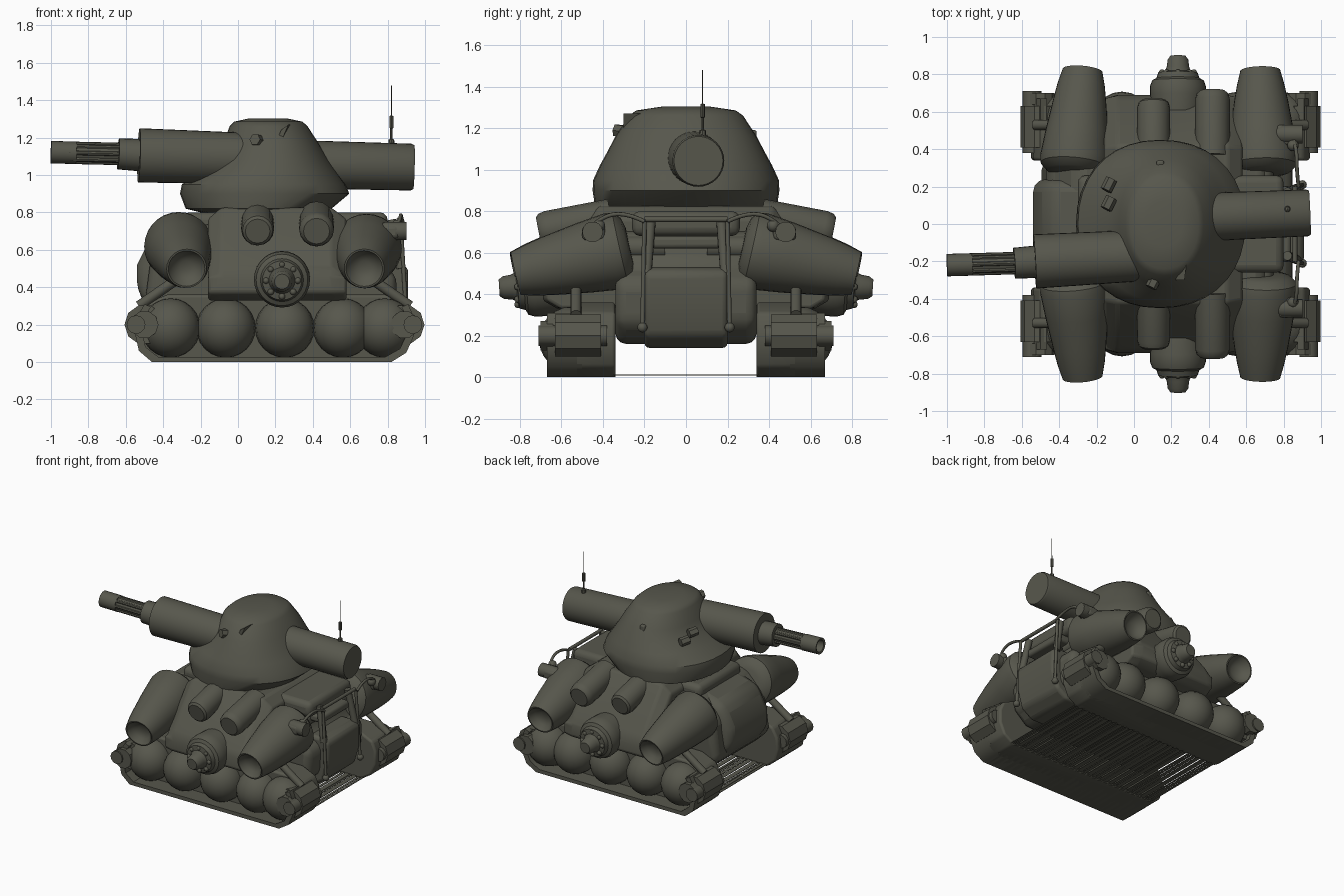
import bpy, bmesh, math, random
from mathutils import Vector

if "Cube" in bpy.data.objects:
    bpy.data.objects.remove(bpy.data.objects["Cube"])
random.seed(4)

olive = bpy.data.materials.new("dark_olive")
olive.use_nodes = True
COLOR = (0.095, 0.095, 0.073, 1)
olive.diffuse_color = COLOR
olive.node_tree.nodes["Principled BSDF"].inputs["Base Color"].default_value = COLOR


def finish(name, bm, bevel=0, angle=35):
    bmesh.ops.recalc_face_normals(bm, faces=bm.faces)
    me = bpy.data.meshes.new(name)
    bm.to_mesh(me)
    bm.free()
    me.materials.append(olive)
    me.shade_smooth()
    me.set_sharp_from_angle(angle=math.radians(angle))
    ob = bpy.data.objects.new(name, me)
    bpy.context.collection.objects.link(ob)
    if bevel:
        mod = ob.modifiers.new("bevel", "BEVEL")
        mod.width, mod.segments = bevel, 3


def loft(name, rings, bevel=0):
    """Skin closed rings of points and cap both ends."""
    bm = bmesh.new()
    loops = [[bm.verts.new(p) for p in ring] for ring in rings]
    n = len(loops[0])
    for a, b in zip(loops, loops[1:]):
        for i in range(n):
            j = (i + 1) % n
            bm.faces.new((a[i], a[j], b[j], b[i]))
    bm.faces.new(loops[0])
    bm.faces.new(loops[-1])
    finish(name, bm, bevel)


def lathe(name, start, end, profile, sides=24):
    """Turn (fraction along axis, radius) pairs about the line start-end."""
    start, end = Vector(start), Vector(end)
    axis = end - start
    turn = axis.to_track_quat('Z', 'Y')
    rings = []
    for t, r in profile:
        rings.append([start + axis * t + turn @ Vector((r * math.cos(a), r * math.sin(a), 0))
                      for a in (math.tau * i / sides for i in range(sides))])
    loft(name, rings)


def rod(name, start, end, r, sides=12):
    lathe(name, start, end, [(0, r), (1, r)], sides)


def prism(name, pts, lo, hi, bevel=0):
    """Extrude an x-z outline along y."""
    loft(name, [[(p, d, q) for p, q in pts] for d in (lo, hi)], bevel)


def box(name, lo, hi, bevel=0.01):
    prism(name, [(lo[0], lo[2]), (hi[0], lo[2]), (hi[0], hi[2]), (lo[0], hi[2])],
          lo[1], hi[1], bevel)


def ball(name, center, r):
    bm = bmesh.new()
    bmesh.ops.create_uvsphere(bm, u_segments=20, v_segments=12, radius=r)
    bmesh.ops.translate(bm, vec=center, verts=bm.verts)
    finish(name, bm)


def pipe(name, pts, r):
    cu = bpy.data.curves.new(name, 'CURVE')
    cu.dimensions, cu.bevel_depth, cu.bevel_resolution = '3D', r, 2
    cu.use_fill_caps = True
    sp = cu.splines.new('NURBS')
    sp.points.add(len(pts) - 1)
    for p, co in zip(sp.points, pts):
        p.co = (*co, 1)
    sp.use_endpoint_u, sp.order_u = True, 3
    cu.materials.append(olive)
    bpy.context.collection.objects.link(bpy.data.objects.new(name, cu))


# Hull: long central body, wide sloped armour and rounded ends
prism("hull", [(-.5, .3), (-.36, .17), (.72, .16), (.84, .26), (.85, .46), (.74, .54),
               (.7, .7), (-.3, .74), (-.46, .6)], -.34, .34, .05)
half = [(.42, .825), (.66, .52), (.69, .46), (.69, .37), (.62, .33)]
section = half + [(-y, z) for y, z in reversed(half)]
loft("side_armour", [[(x, y * k, z - drop * (z > .5)) for y, z in section]
                     for x, k, drop in ((-.16, .97, .06), (-.09, 1, 0), (.5, 1, 0),
                                        (.58, .97, .06))], .015)
prism("rear_bulge", [(.5, .15), (.78, .14), (.87, .2), (.91, .34), (.91, .5), (.87, .53),
                     (.5, .53)], -.2, .2, .04)
prism("nose_bulge", [(-.2, .17), (-.44, .25), (-.54, .36), (-.54, .52), (-.46, .68),
                     (-.2, .76)], -.27, .24, .07)
box("deck", (-.3, -.26, .68), (.8, .26, .8), .04)
box("rear_shelf", (.7, -.17, .62), (.84, .17, .68), .02)

# Turret: height, x range and half width, slightly squared in plan
levels = [(.8, -.2, .47, .39), (.82, -.28, .5, .438), (.9, -.31, .595, .45),
          (.95, -.3, .575, .447), (1.02, -.21, .525, .415), (1.08, -.14, .485, .382),
          (1.16, -.08, .437, .34), (1.26, -.045, .372, .275), (1.285, -.02, .345, .24),
          (1.303, .06, .26, .12)]


def squared(v):
    return math.copysign(abs(v) ** .92, v)


loft("turret", [[((x0 + x1) / 2 + (x1 - x0) / 2 * squared(math.cos(a)),
                  ry * squared(math.sin(a)), z)
                 for a in (math.tau * i / 36 for i in range(36))] for z, x0, x1, ry in levels])
for x, y, z in ((.1, -.32, 1.18), (-.14, .2, 1.09), (-.14, .1, 1.12)):
    rod("turret_stud", (x + .02, y + .04, z), (x - .01, y - .02, z + .01), .032, 6)
box("turret_hatch", (.12, .28, 1.14), (.16, .34, 1.19))
loft("turret_fin", [[(x + dx, y, z) for x, z in ((.21, 1.19), (.24, 1.2), (.27, 1.27), (.23, 1.24))]
                    for dx, y in ((0, -.3), (.01, -.22))])

# Gun and its counterweight
lathe("gun_sleeve", (.1, -.165, 1.087), (-.53, -.2, 1.105), [(0, .13), (.2, .138), (1, .145)], 32)
lathe("gun_collar", (-.5, -.2, 1.105), (-.64, -.21, 1.113), [(0, .087), (1, .083)])
lathe("gun_barrel", (-.6, -.208, 1.112), (-1, -.22, 1.122),
      [(0, .05), (.66, .05), (.661, .06), (1, .06), (.99, .045), (.8, .04)])
for i in range(8):
    a = math.tau * i / 8
    dy, dz = .048 * math.cos(a), .048 * math.sin(a)
    rod("barrel_rib", (-.6, -.208 + dy, 1.112 + dz), (-.9, -.217 + dy, 1.119 + dz), .012, 8)
lathe("counterweight", (.2, .03, 1.06), (.94, .06, 1.042),
      [(0, .13), (.98, .125), (1, .118)], 32)
lathe("antenna", (.82, .08, 1.15), (.82, .08, 1.48),
      [(0, .018), (.12, .015), (.13, .006), (.3, .006), (.31, .011), (.5, .011), (.51, .003),
       (1, .002)], 8)

# Slats slung between the tracks
x = -.45
while x < .84:
    w = random.uniform(.012, .04)
    box("floor_slat", (x, -.36, .008), (x + w, .36, .012), 0)
    x += w + random.uniform(.004, .014)

# Belt outline runs under the wheels and up both ends
belt = [(-.5, .31), (-.54, .24), (-.55, .15), (-.53, .06), (-.46, 0), (.82, 0), (.9, .05),
        (.94, .14), (.94, .24), (.91, .31)]
inner = [(.2 + (x - .2) * .95, .2 + (z - .2) * .86) for x, z in belt]
for s in (-1, 1):
    # Running gear: recessed core, belt and bulging wheels
    prism("track_core", belt + [(.8, .36), (-.38, .36)], s * .34, s * .54, .015)
    prism("track_belt", belt + inner[::-1], s * .5, s * .67)
    for x in (-.36, -.065, .25, .56, .785):
        ball("road_wheel", (x, s * .55, .182), .158)
    for i in range(25):
        x = -.45 + i * .051
        box("track_cleat", (x, s * .34, 0), (x + .03, s * .66, .02), 0)
    for x, d in ((-.5, -1), (.89, 1)):
        rod("sprocket", (x, s * .41, .2), (x, s * .63, .2), .107, 10)
        rod("sprocket_axle", (x + d * .045, s * .38, .2), (x + d * .045, s * .71, .2), .05)
        rod("sprocket_arm", (x + d * .03, s * .53, .3), (x - d * .2, s * .53, .46), .027)
        rod("end_bracket", (x, s * .64, .2), (x, s * .7, .2), .075, 10)

    # Four tapered tubes with dished mouths
    for x, z, r, mx in ((-.325, .64, .185, -.275), (.69, .625, .188, .675)):
        lathe("thruster", (x, s * .27, z), (mx, s * .82, .5),
              [(0, .1), (.02, r - .04), (.08, r - .006), (.15, r), (.4, r * .91),
               (.7, r * .77), (.86, .127), (1, .107), (1, .098), (.93, .07), (.9, .03)], 28)
        rod("thruster_neck", (x, s * .1, z), (x, s * .3, z), .055)

    # Blunt pods on the sloped sides
    for x, r, tip in ((.105, .088, .66), (.42, .093, .71)):
        lathe("side_pod", (x, s * .36, .767), (x, s * tip, .7),
              [(0, r), (.87, r), (.96, r * .92), (1, r * .75)], 16)

    # Side hub with bolts and a stepped centre
    lathe("side_hub", (.235, s * .6, .45), (.235, s * .9, .43),
          [(0, .14), (.3, .15), (.45, .15), (.56, .138), (.6, .115), (.7, .105), (.72, .07),
           (.8, .06), (.93, .055), (1, .04)], 28)
    for i in range(8):
        a = math.tau * i / 8
        ball("hub_bolt", (.235 + .085 * math.cos(a), s * .81, .435 + .085 * math.sin(a)), .017)

    # Rear lamps, cables and handrails
    y = .48 if s > 0 else .45
    lathe("rear_lamp", (.74, s * y, .7), (.9, s * y, .7), [(0, .03), (.3, .05), (1, .05)], 14)
    box("lamp_mount", (.76, s * (y - .06), .66), (.86, s * (y + .05), .73), .02)
    ball("lamp_joint", (.85, s * .42, .73), .03)
    pipe("lamp_cable", [(.85, s * .46, .72), (.87, s * .4, .78), (.87, s * .28, .79),
                        (.88, s * .2, .75)], .01)
    rod("rear_rail", (.9, s * .21, .24), (.87, s * .2, .75), .011)
    ball("rail_foot", (.9, s * .21, .24), .024)
    rod("rear_post", (.87, s * .19, .5), (.82, s * .17, .76), .025)
rod("rear_crossbar", (.86, -.2, .76), (.86, .2, .76), .013)
